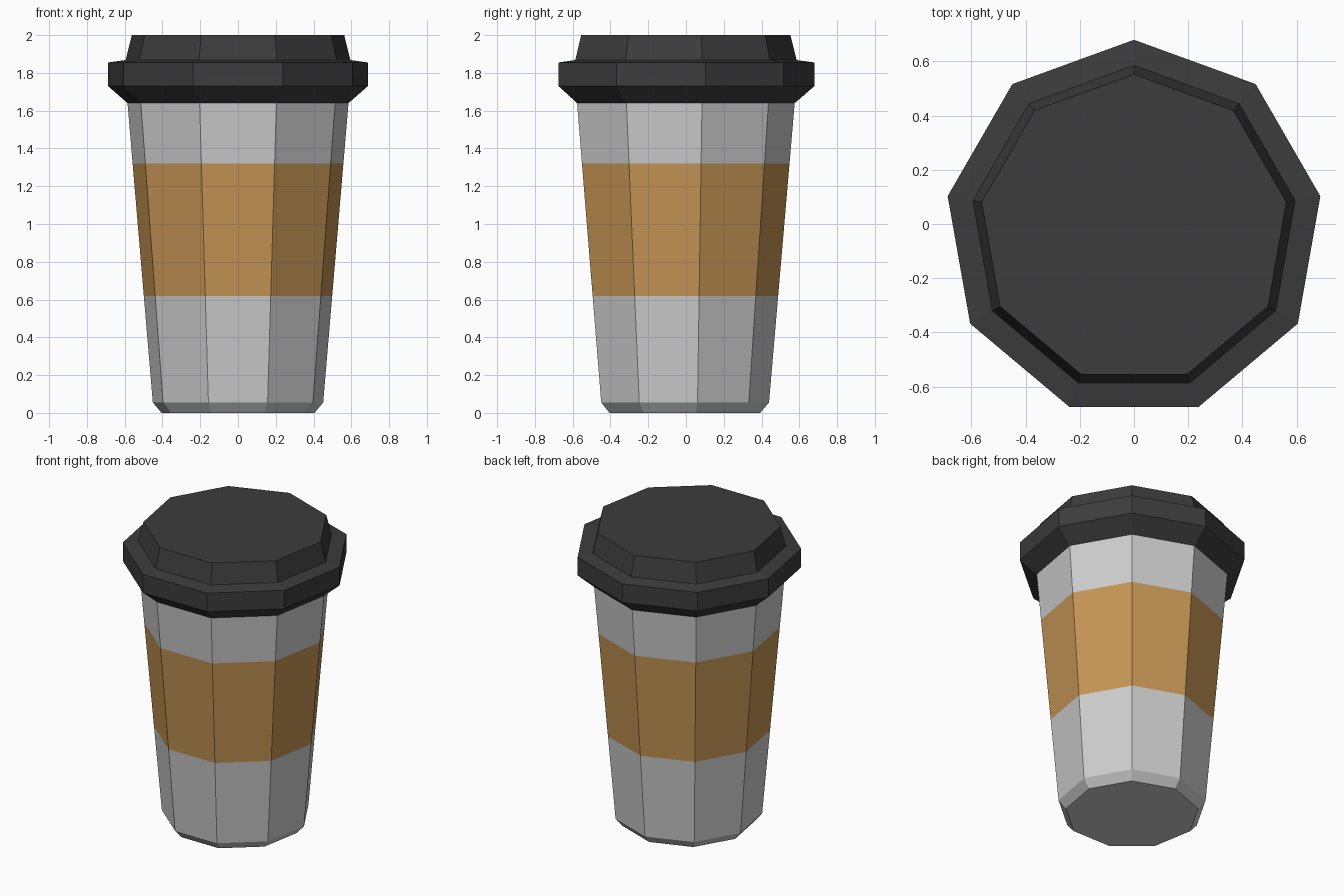
import bpy, bmesh, math

if "Cube" in bpy.data.objects:
    bpy.data.objects.remove(bpy.data.objects["Cube"])

SIDES = 9
CY = -0.0185  # odd-sided ring: offset so the bounds are centred


def material(name, rgb):
    m = bpy.data.materials.new(name)
    m.diffuse_color = (*rgb, 1)
    m.use_nodes = True
    m.node_tree.nodes["Principled BSDF"].inputs["Base Color"].default_value = m.diffuse_color
    return m


def lathe(name, profile, mat=None, cap_bottom=False, cap_top=False):
    """Nine-sided shell from (radius, z) pairs, listed bottom to top."""
    bm = bmesh.new()
    rings = []
    for r, z in profile:
        angles = [math.pi / 2 + math.tau * i / SIDES for i in range(SIDES)]
        rings.append([bm.verts.new((r * math.cos(a), CY + r * math.sin(a), z)) for a in angles])
    for low, high in zip(rings, rings[1:]):
        for i in range(SIDES):
            j = (i + 1) % SIDES
            bm.faces.new((low[i], low[j], high[j], high[i]))
    if cap_bottom:
        bm.faces.new(rings[0][::-1])
    if cap_top:
        bm.faces.new(rings[-1])
    mesh = bpy.data.meshes.new(name)
    bm.to_mesh(mesh)
    bm.free()
    if mat:
        mesh.materials.append(mat)
    obj = bpy.data.objects.new(name, mesh)
    bpy.context.collection.objects.link(obj)
    return obj


def wall(z):
    """Point on the straight tapered cup wall."""
    return (0.458 + (0.594 - 0.458) * (z - 0.055) / (1.64 - 0.055), z)


brown = material("cardboard", (0.56, 0.30, 0.09))
black = material("lid_plastic", (0.045, 0.045, 0.045))

# Cup body with bevelled foot, flush sleeve band, and upper cup band
lathe("cup_lower", [(0.411, 0), wall(0.055), wall(0.62)], cap_bottom=True)
lathe("sleeve", [wall(0.62), wall(1.32)], brown)
lathe("cup_upper", [wall(1.32), wall(1.64)])

# Lid: flared underside, rim, shallow ledge and raised top
lathe("lid", [(0.594, 1.64), (0.6985, 1.73), (0.6985, 1.855),
              (0.604, 1.868), (0.571, 2.0)], black, cap_top=True)
